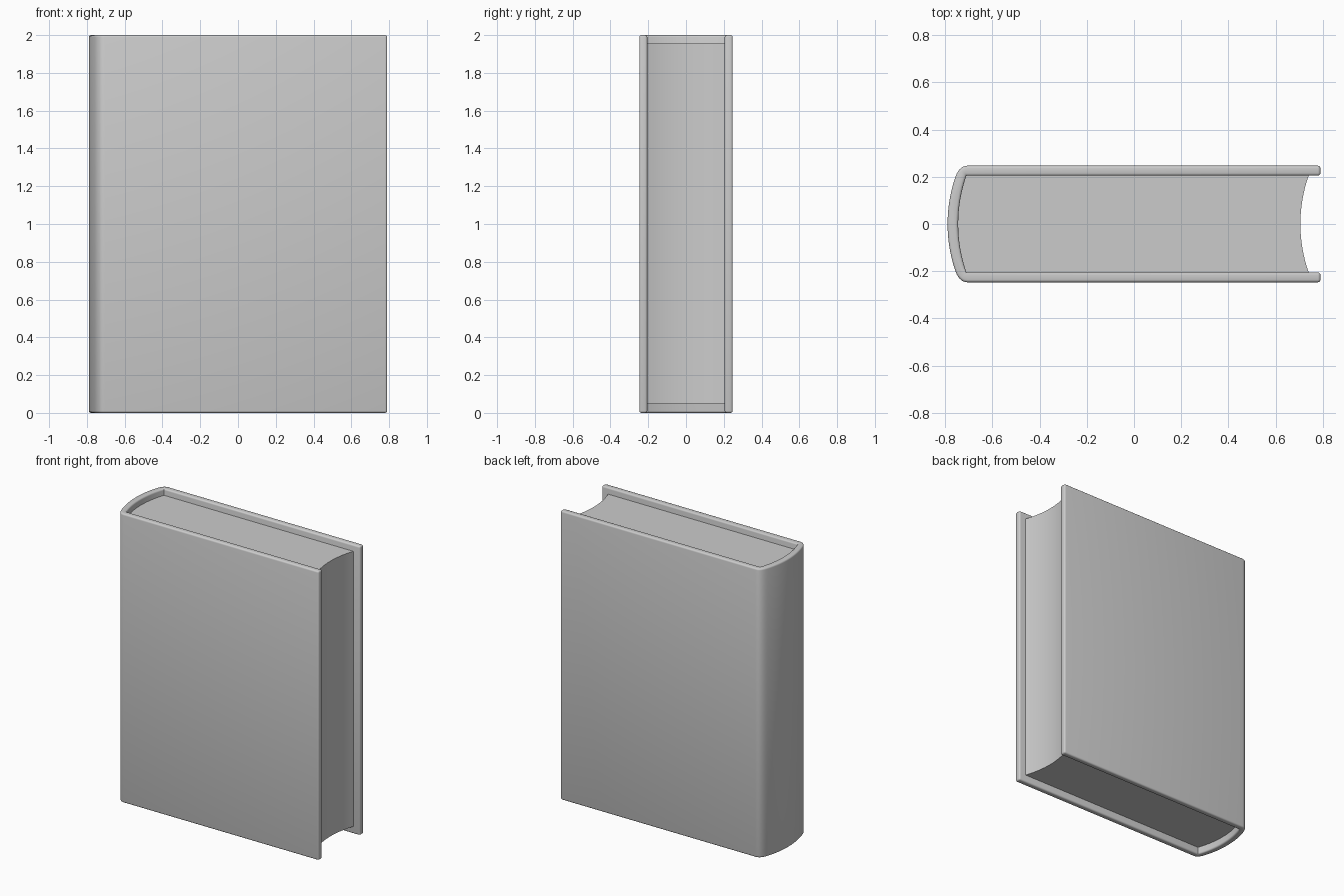
import bpy, bmesh, math

if "Cube" in bpy.data.objects:
    bpy.data.objects.remove(bpy.data.objects["Cube"])


def bow(x_mid, x_end, half, n=16):
    """Circular arc from y=-half to y=+half, passing through x_mid at y=0."""
    s = x_end - x_mid
    r = (half * half + s * s) / (2 * abs(s))
    sign = math.copysign(1, s)
    a = math.asin(half / r)
    pts = []
    for i in range(n + 1):
        t = -a + 2 * a * i / n
        pts.append((x_mid + sign * r * (1 - math.cos(t)), r * math.sin(t)))
    return pts


def curve3(p, c, q, n=8):
    """Quadratic corner from p to q with control point c."""
    return [tuple((1 - t) ** 2 * p[k] + 2 * t * (1 - t) * c[k] + t * t * q[k] for k in (0, 1))
            for t in (i / n for i in range(n + 1))]


def extrude_profile(name, pts, z0, z1, bevel=0.0, tip_x=None):
    bm = bmesh.new()
    face = bm.faces.new([bm.verts.new((x, y, z0)) for x, y in pts])
    ext = bmesh.ops.extrude_face_region(bm, geom=[face])
    top = [g for g in ext["geom"] if isinstance(g, bmesh.types.BMVert)]
    bmesh.ops.translate(bm, verts=top, vec=(0, 0, z1 - z0))
    bmesh.ops.recalc_face_normals(bm, faces=bm.faces)
    if bevel:
        # round the rims and the free vertical edges of the boards
        edges = [e for e in bm.edges
                 if abs(e.verts[0].co.z - e.verts[1].co.z) < 1e-5
                 or all(abs(v.co.x - tip_x) < 1e-5 for v in e.verts)]
        bmesh.ops.bevel(bm, geom=edges, offset=bevel, segments=3, profile=0.5,
                        affect='EDGES', clamp_overlap=True)
    mesh = bpy.data.meshes.new(name)
    bm.to_mesh(mesh)
    bm.free()
    obj = bpy.data.objects.new(name, mesh)
    bpy.context.collection.objects.link(obj)
    bpy.ops.object.select_all(action='DESELECT')
    obj.select_set(True)
    bpy.context.view_layer.objects.active = obj
    bpy.ops.object.shade_smooth_by_angle(angle=math.radians(35))
    return obj


W, D, INNER = 0.79, 0.247, 0.205

# Cover: two boards joined by a bowed spine with rounded corners
corner = curve3((-0.76, 0.19), (-0.743, D), (-0.705, D))
spine_out = bow(-W, -0.76, 0.19)
spine_in = bow(-0.745, -0.71, INNER)
outer = [(x, -y) for x, y in reversed(corner)] + spine_out[1:-1] + corner
outer = [(W, -D)] + outer + [(W, D)]
inner = [(W, INNER)] + spine_in[::-1] + [(W, -INNER)]
extrude_profile("cover", outer + inner, 0, 2, bevel=0.011, tip_x=W)

# Page block: convex at the spine, hollow at the fore edge
fore_edge = bow(0.705, 0.74, INNER)
extrude_profile("pages", spine_in + fore_edge[::-1], 0.05, 1.955)
